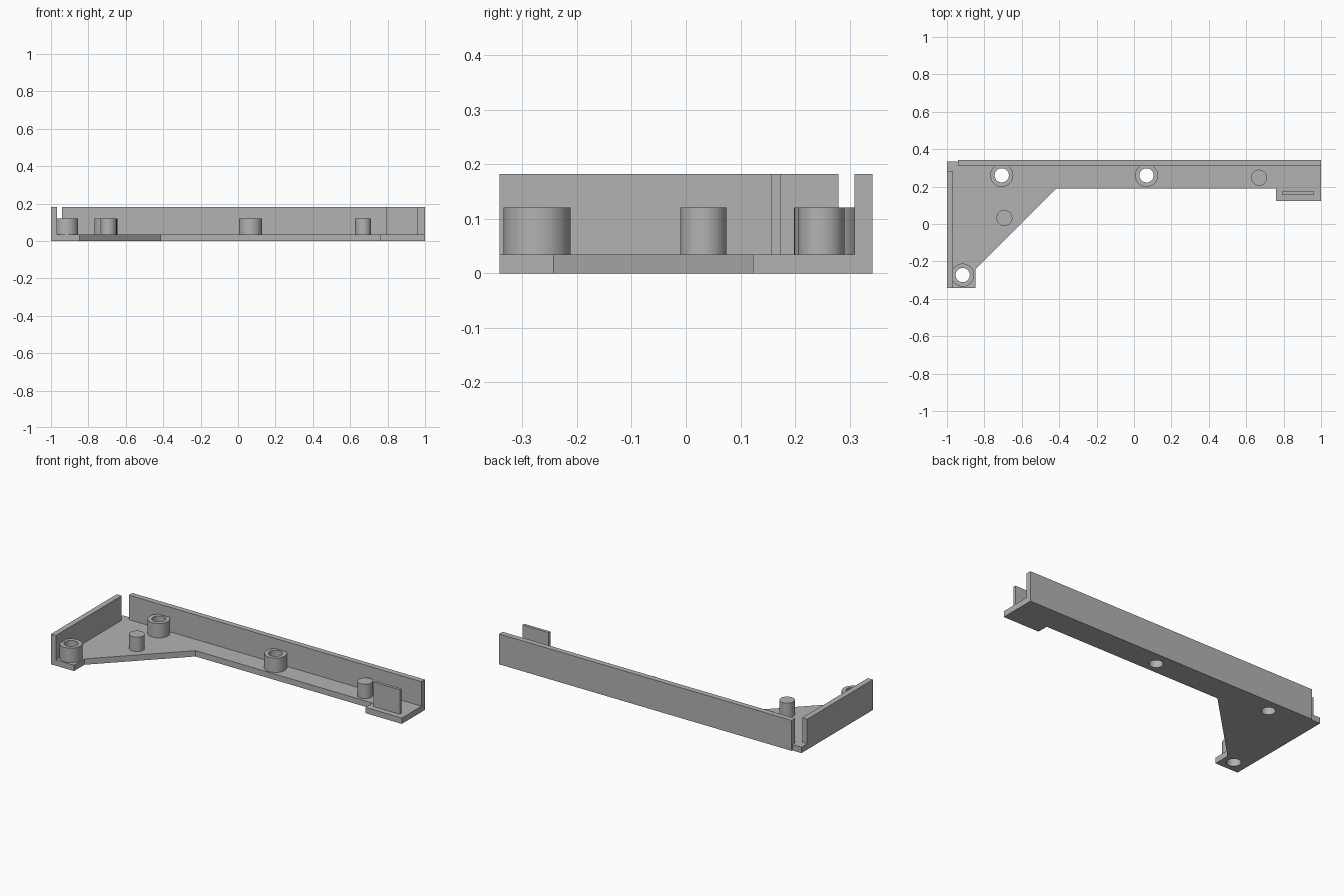
import bpy, bmesh, math

cube = bpy.data.objects.get("Cube")
if cube:
    bpy.data.objects.remove(cube, do_unlink=True)

# Single grey plastic
grey = bpy.data.materials.new("grey plastic")
grey.use_nodes = True
grey.diffuse_color = (0.45, 0.45, 0.45, 1)
grey.node_tree.nodes["Principled BSDF"].inputs["Base Color"].default_value = (0.45, 0.45, 0.45, 1)

BASE, POST, WALL = 0.035, 0.121, 0.182   # top heights
HOLE_R, TUBE_R, PIN_R = 0.038, 0.0615, 0.0425


def circle(x, y, r, n=48):
    return [(x + r * math.cos(i * math.tau / n), y + r * math.sin(i * math.tau / n))
            for i in range(n)]


def rect(x0, x1, y0, y1):
    return [(x0, y0), (x1, y0), (x1, y1), (x0, y1)]


def extrude(name, loops, z0, z1):
    """Solid from closed 2D loops; inner loops become holes."""
    curve = bpy.data.curves.new(name, "CURVE")
    curve.dimensions = "2D"
    curve.fill_mode = "BOTH"
    curve.extrude = (z1 - z0) / 2
    for loop in loops:
        spline = curve.splines.new("POLY")
        spline.points.add(len(loop) - 1)
        for point, (x, y) in zip(spline.points, loop):
            point.co = (x, y, 0, 1)
        spline.use_cyclic_u = True
    obj = bpy.data.objects.new(name, curve)
    bpy.context.collection.objects.link(obj)
    bpy.ops.object.select_all(action="DESELECT")
    obj.select_set(True)
    bpy.context.view_layer.objects.active = obj
    bpy.ops.object.convert(target="MESH")
    obj = bpy.context.object
    obj.name = name
    # Weld caps to sides and set the height
    bm = bmesh.new()
    bm.from_mesh(obj.data)
    bmesh.ops.remove_doubles(bm, verts=bm.verts, dist=1e-5)
    bmesh.ops.translate(bm, verts=bm.verts, vec=(0, 0, (z0 + z1) / 2))
    bmesh.ops.recalc_face_normals(bm, faces=bm.faces)
    bm.to_mesh(obj.data)
    bm.free()
    obj.data.materials.clear()
    obj.data.materials.append(grey)
    bpy.ops.object.shade_smooth_by_angle(angle=math.radians(30))
    return obj


# Base plate with the screw holes
tubes = {"corner": (-0.707, 0.26), "middle": (0.067, 0.26), "front": (-0.916, -0.273)}
outline = [(-1, -0.342), (-0.848, -0.342), (-0.848, -0.243), (-0.415, 0.19),
           (0.76, 0.19), (0.76, 0.123), (1, 0.123), (1, 0.342),
           (-0.94, 0.342), (-0.94, 0.335), (-1, 0.335)]
extrude("base_plate", [outline] + [circle(x, y, HOLE_R) for x, y in tubes.values()], 0, BASE)

# Upright walls
extrude("back_wall", [rect(-0.94, 1, 0.309, 0.342)], BASE, WALL)
extrude("side_wall", [rect(-1, -0.967, -0.342, 0.28)], BASE, WALL)
extrude("clip_tab", [rect(0.79, 0.963, 0.157, 0.174)], BASE, WALL)

# Hollow screw posts and solid pins
for place, (x, y) in tubes.items():
    extrude(place + "_screw_post", [circle(x, y, TUBE_R), circle(x, y, HOLE_R)], BASE, POST)
for place, (x, y) in {"left": (0.669, 0.248), "right": (-0.693, 0.032)}.items():
    extrude(place + "_pin", [circle(x, y, PIN_R)], BASE, POST)
